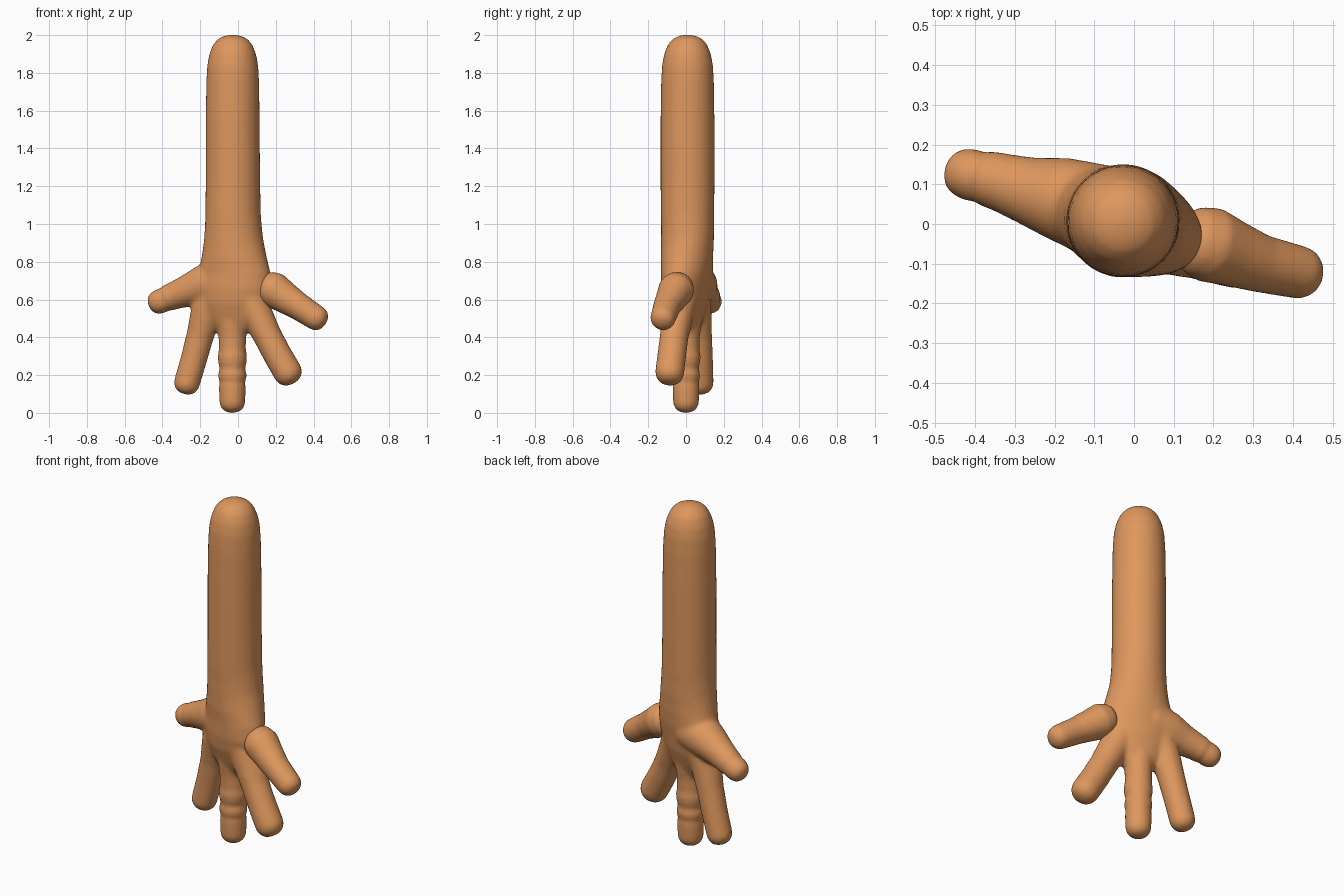
import bpy, bmesh, math
from mathutils import Vector, Matrix

skin = bpy.data.materials.new("tan skin")
skin.diffuse_color = (0.73, 0.31, 0.11, 1)
SIDES = 32


def loft(bm, rings):
    """Closed tube through rings of (centre, axis_u, axis_v)."""
    loops = []
    for c, u, v in rings:
        angles = [2 * math.pi * i / SIDES for i in range(SIDES)]
        loops.append([bm.verts.new(c + u * math.cos(a) + v * math.sin(a)) for a in angles])
    for a, b in zip(loops, loops[1:]):
        for i in range(SIDES):
            j = (i + 1) % SIDES
            bm.faces.new((a[i], a[j], b[j], b[i]))
    bm.faces.new(loops[0][::-1])
    bm.faces.new(loops[-1])


def finger(bm, points):
    """Round tube through (x, y, z, radius), ending in a rounded tip."""
    pts = [(Vector(p[:3]), p[3]) for p in points]
    end, r = pts[-1]
    way = (end - pts[-2][0]).normalized()
    for k in range(1, 8):
        t = k / 7.2 * math.pi / 2
        pts.append((end + way * r * 0.9 * math.sin(t), r * math.cos(t) ** 0.8))
    rings = []
    for i, (c, rad) in enumerate(pts):
        d = (pts[min(i + 1, len(pts) - 1)][0] - pts[max(i - 1, 0)][0]).normalized()
        u = Vector((0, 1, 0)).cross(d).normalized()
        rings.append((c, u * rad, d.cross(u) * rad))
    loft(bm, rings)


def make(name, bm, smooth):
    """Fuse the tubes into one soft skin."""
    bmesh.ops.recalc_face_normals(bm, faces=bm.faces)
    me = bpy.data.meshes.new(name)
    bm.to_mesh(me)
    bm.free()
    ob = bpy.data.objects.new(name, me)
    bpy.context.collection.objects.link(ob)
    me.materials.append(skin)
    rm = ob.modifiers.new("fuse", 'REMESH')
    rm.mode, rm.voxel_size, rm.use_smooth_shade = 'VOXEL', 0.011, True
    sm = ob.modifiers.new("soften", 'SMOOTH')
    sm.factor, sm.iterations = 0.5, smooth
    return ob


# arm and palm: z, x centre, y centre, half width, half depth, twist in degrees
ARM = [(0.42, -0.03, 0.00, 0.08, 0.06, -18), (0.50, -0.03, 0.00, 0.155, 0.085, -18),
       (0.58, -0.03, 0.00, 0.19, 0.11, -18), (0.66, -0.025, 0.00, 0.205, 0.122, -18),
       (0.74, -0.02, 0.005, 0.198, 0.13, -18), (0.82, -0.02, 0.005, 0.176, 0.137, -15),
       (0.92, -0.023, 0.008, 0.157, 0.14, -8), (1.05, -0.026, 0.008, 0.147, 0.142, 0),
       (1.25, -0.027, 0.008, 0.144, 0.143, 0), (1.55, -0.028, 0.008, 0.143, 0.143, 0),
       (1.75, -0.028, 0.008, 0.140, 0.140, 0), (1.84, -0.028, 0.008, 0.135, 0.135, 0),
       (1.90, -0.028, 0.008, 0.124, 0.124, 0), (1.95, -0.028, 0.008, 0.104, 0.104, 0),
       (1.98, -0.028, 0.008, 0.078, 0.078, 0), (1.995, -0.028, 0.008, 0.048, 0.048, 0),
       (2.002, -0.028, 0.008, 0.015, 0.015, 0)]
bm = bmesh.new()
rings = []
for z, x, y, w, d, twist in ARM:
    turn = Matrix.Rotation(math.radians(twist), 3, 'Z')
    rings.append((Vector((x, y, z)), turn @ Vector((w, 0, 0)), turn @ Vector((0, d, 0))))
loft(bm, rings)

# middle finger with two raised knuckle bands
finger(bm, [(-0.03, 0, 0.62, 0.095), (-0.03, 0, 0.50, 0.085), (-0.03, 0, 0.40, 0.073),
            (-0.03, 0, 0.33, 0.072), (-0.03, 0, 0.30, 0.078), (-0.03, 0, 0.26, 0.075),
            (-0.03, 0, 0.235, 0.066), (-0.03, 0, 0.21, 0.075), (-0.03, 0, 0.185, 0.075),
            (-0.03, 0, 0.165, 0.067), (-0.03, 0, 0.14, 0.071), (-0.03, 0, 0.062, 0.069)])
# left finger
finger(bm, [(-0.10, 0.03, 0.68, 0.10), (-0.165, 0.05, 0.54, 0.085), (-0.20, 0.065, 0.41, 0.073),
            (-0.235, 0.073, 0.28, 0.070), (-0.27, 0.077, 0.16, 0.069)])
# right finger
finger(bm, [(0.04, -0.02, 0.66, 0.10), (0.10, -0.045, 0.52, 0.085), (0.155, -0.062, 0.41, 0.076),
            (0.205, -0.074, 0.315, 0.076), (0.262, -0.086, 0.217, 0.077)])
# little finger with a crease near its tip
finger(bm, [(-0.08, 0.03, 0.70, 0.12), (-0.19, 0.065, 0.675, 0.105), (-0.27, 0.085, 0.645, 0.085),
            (-0.34, 0.107, 0.62, 0.073), (-0.372, 0.115, 0.607, 0.071), (-0.388, 0.119, 0.60, 0.061),
            (-0.405, 0.122, 0.594, 0.068), (-0.419, 0.126, 0.588, 0.064)])
make("arm_and_hand", bm, 8)

# thumb sits against the palm with a visible fold
bm = bmesh.new()
finger(bm, [(0.125, -0.035, 0.68, 0.06), (0.15, -0.04, 0.67, 0.085), (0.19, -0.052, 0.65, 0.096),
            (0.25, -0.075, 0.61, 0.084), (0.32, -0.10, 0.565, 0.073), (0.413, -0.121, 0.504, 0.067)])
make("thumb", bm, 4)
